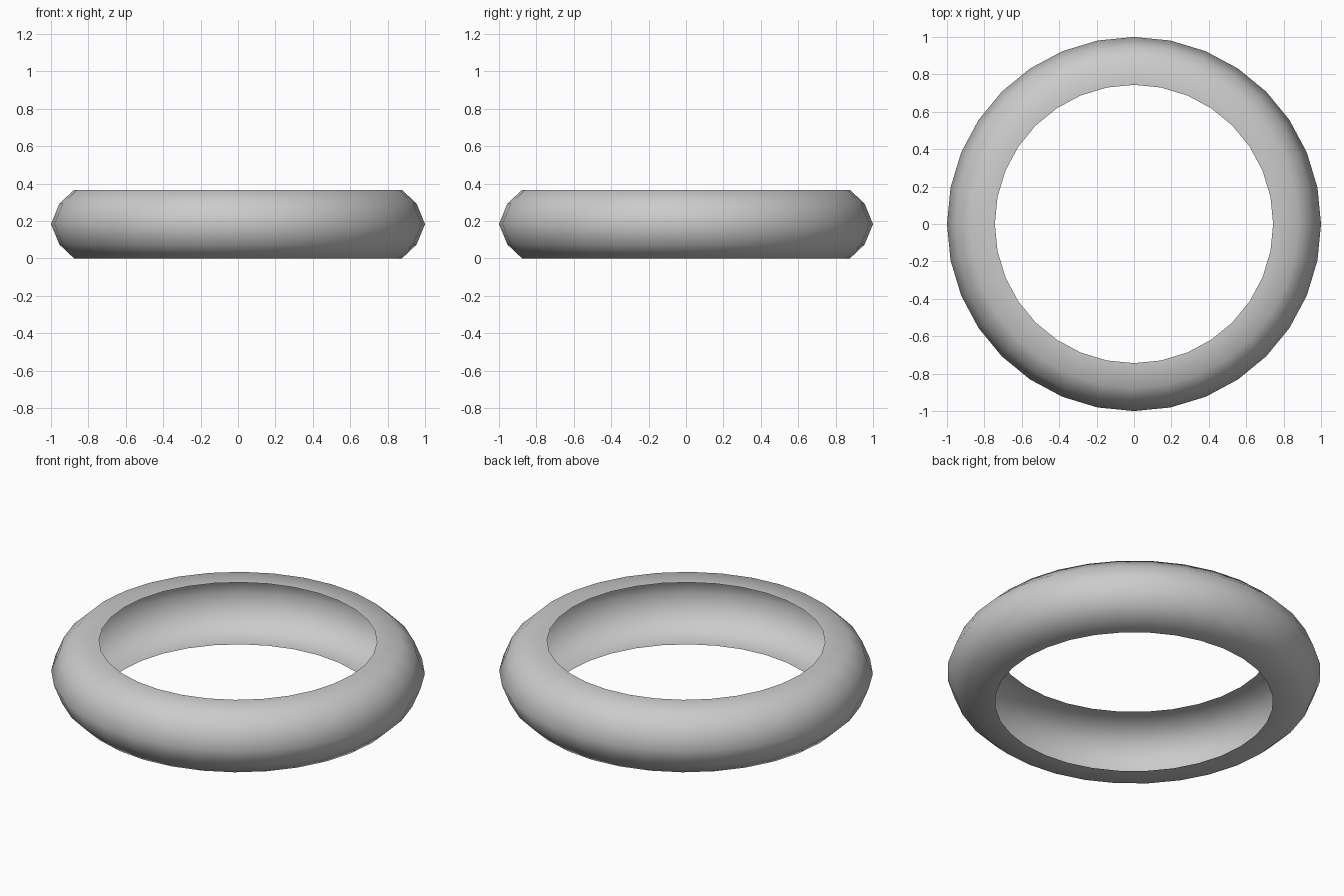
import bpy, bmesh, math

if "Cube" in bpy.data.objects:
    bpy.data.objects.remove(bpy.data.objects["Cube"])

SEGMENTS = 32
MID_Z = 0.183

# Half cross-section (radius, height above the middle), from inner rim to outer crown
half = [(0.744, 0.183), (0.877, 0.183), (0.955, 0.109)]
profile = half + [(1.0, 0.0)] + [(r, -h) for r, h in reversed(half)]

# Hollow ring shell, open towards the hub: spin the profile around z
bm = bmesh.new()
verts = [bm.verts.new((r, 0, MID_Z + h)) for r, h in profile]
edges = [bm.edges.new(pair) for pair in zip(verts, verts[1:])]
bmesh.ops.spin(bm, geom=verts + edges, cent=(0, 0, 0), axis=(0, 0, 1),
               angle=math.tau, steps=SEGMENTS, use_duplicate=False)
bmesh.ops.remove_doubles(bm, verts=bm.verts, dist=1e-4)

# Make normals point away from the tube centre, and shade smooth
bmesh.ops.recalc_face_normals(bm, faces=bm.faces)
outer = max(bm.faces, key=lambda f: f.calc_center_median().xy.length)
if outer.normal.dot(outer.calc_center_median()) < 0:
    bmesh.ops.reverse_faces(bm, faces=bm.faces)
for face in bm.faces:
    face.smooth = True

mesh = bpy.data.meshes.new("tyre")
bm.to_mesh(mesh)
bm.free()
tyre = bpy.data.objects.new("tyre", mesh)
bpy.context.collection.objects.link(tyre)
